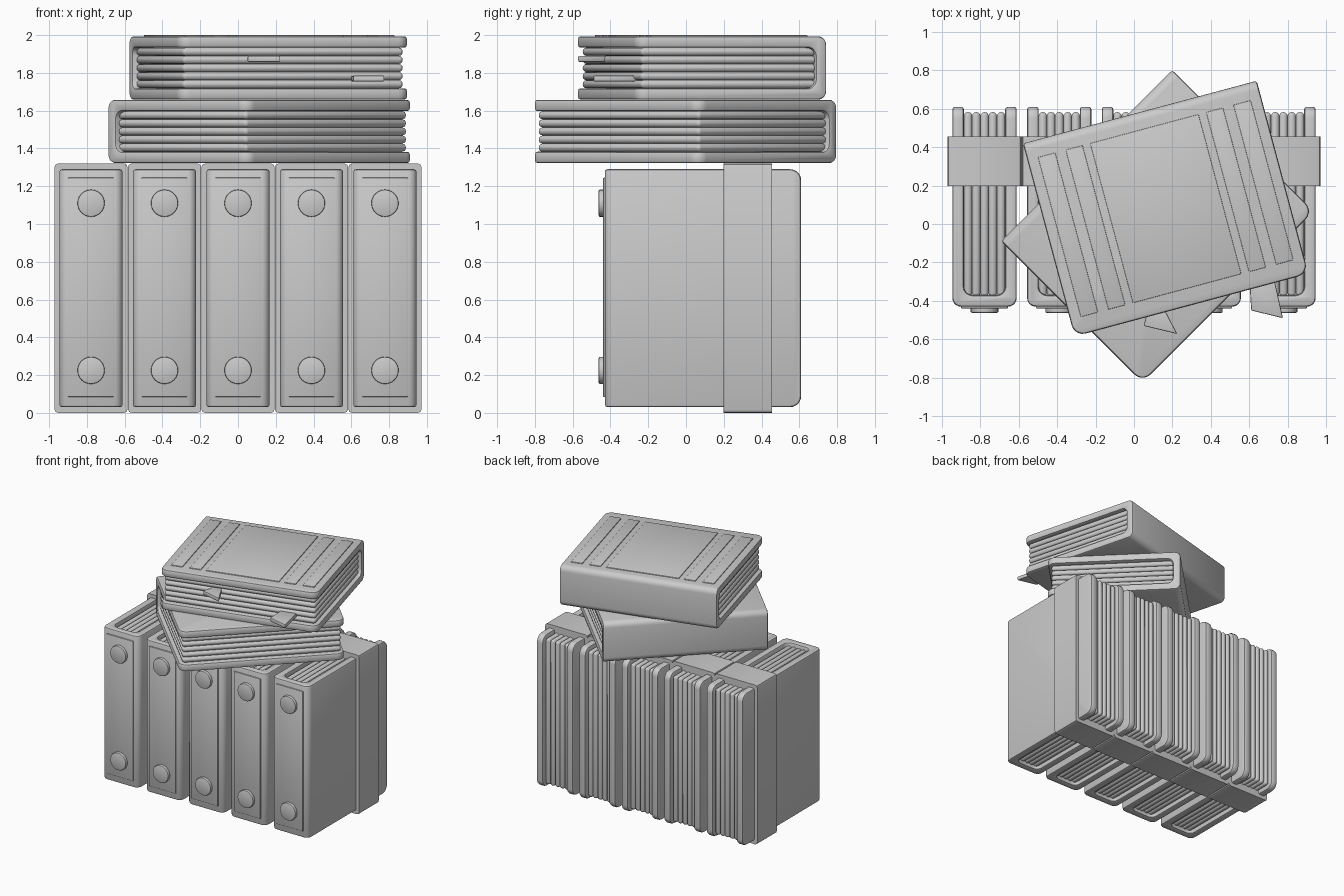
import bpy, bmesh
from math import radians, sin, cos, pi
from mathutils import Matrix, Vector

old = bpy.data.objects.get("Cube")
if old:
    bpy.data.objects.remove(old, do_unlink=True)

grey = bpy.data.materials.new("plain_grey")
grey.use_nodes = True
GREY = (0.6, 0.6, 0.6, 1)
grey.diffuse_color = GREY
grey.node_tree.nodes["Principled BSDF"].inputs["Base Color"].default_value = GREY

THICK, DEPTH, HEIGHT, WALL = 0.335, 1.04, 1.26, 0.06
SHEETS = 5


def finish(name, bm, matrix):
    """Turn a bmesh into a placed, smooth-shaded object."""
    bmesh.ops.recalc_face_normals(bm, faces=bm.faces)
    mesh = bpy.data.meshes.new(name)
    bm.to_mesh(mesh)
    bm.free()
    mesh.materials.append(grey)
    obj = bpy.data.objects.new(name, mesh)
    bpy.context.collection.objects.link(obj)
    obj.matrix_world = matrix
    bpy.ops.object.select_all(action='DESELECT')
    obj.select_set(True)
    bpy.context.view_layer.objects.active = obj
    bpy.ops.object.shade_smooth_by_angle(angle=radians(35))
    return obj


def bevel(bm, edges, width, segments):
    bmesh.ops.bevel(bm, geom=list(edges), offset=width, segments=segments,
                    profile=0.5, affect='EDGES', clamp_overlap=True)


def add_box(bm, lo, hi, width=0.0, segments=2):
    """Add a box between two corners, with rounded edges."""
    part = bmesh.new()
    bmesh.ops.create_cube(part, size=1)
    lo, hi = Vector(lo), Vector(hi)
    for v in part.verts:
        v.co = (lo + hi) / 2 + Vector(a * b for a, b in zip(v.co, hi - lo))
    if width:
        bevel(part, part.edges, width, segments)
    temp = bpy.data.meshes.new("temp")
    part.to_mesh(temp)
    part.free()
    bm.from_mesh(temp)
    bpy.data.meshes.remove(temp)


def extrude_outline(points, z0, z1):
    bm = bmesh.new()
    face = bm.faces.new([bm.verts.new((x, y, z0)) for x, y in points])
    new = bmesh.ops.extrude_face_region(bm, geom=[face])["geom"]
    bmesh.ops.translate(bm, vec=(0, 0, z1 - z0),
                        verts=[g for g in new if isinstance(g, bmesh.types.BMVert)])
    return bm


def arc(x, y, r, start, end, steps=5):
    return [(x + r * cos(radians(start + (end - start) * i / steps)),
             y + r * sin(radians(start + (end - start) * i / steps)))
            for i in range(steps + 1)]


def book(name, matrix):
    """Book with x through its thickness, spine at -y and height along z."""
    hx, hy, hz, r = THICK / 2, DEPTH / 2, HEIGHT / 2, 0.045
    ix, iy = hx - WALL, -hy + WALL
    # Folded cover
    outline = (arc(-hx + r, -hy + r, r, 180, 270) + arc(hx - r, -hy + r, r, 270, 360)
               + [(hx, hy), (ix, hy)]
               + arc(ix - r, iy + r, r, 0, -90) + arc(-ix + r, iy + r, r, 270, 180)
               + [(-ix, hy), (-hx, hy)])
    bm = extrude_outline(outline, -hz, hz)
    # Rounded outer corners of the boards, then softened edges
    corners = [e for e in bm.edges if all(v.co.y > hy - 1e-4 for v in e.verts)
               and abs(e.verts[0].co.z - e.verts[1].co.z) < 1e-4]
    bevel(bm, corners, 0.06, 5)
    bm.normal_update()
    sharp = [e for e in bm.edges if len(e.link_faces) == 2 and e.calc_face_angle() > 1]
    bevel(bm, sharp, 0.014, 2)
    finish(name + "_cover", bm, matrix)
    # Page bundles
    bm = bmesh.new()
    step = 2 * ix / SHEETS
    for i in range(SHEETS):
        x = -ix + i * step
        add_box(bm, (x, iy - 0.01, -hz + 0.025), (x + step, hy - 0.028, hz - 0.025),
                0.02, 3)
    finish(name + "_pages", bm, matrix)


# Row of standing books with spine plates, studs and straps
for n in range(5):
    cx = (n - 2) * 0.389
    name = f"standing_book_{n + 1}"
    book(name, Matrix.Translation((cx, 0.09, 0.66)))
    at = Matrix.Translation((cx, 0, 0))

    bm = bmesh.new()
    add_box(bm, (-0.122, -0.439, 0.085), (0.122, -0.42, 1.245), 0.004)
    finish(name + "_spine_plate", bm, at)

    bm = bmesh.new()
    for z in (0.225, 1.11):
        spin = Matrix.Translation((0, -0.445, z)) @ Matrix.Rotation(pi / 2, 4, 'X')
        bmesh.ops.create_cone(bm, cap_ends=True, segments=24, radius1=0.072,
                              radius2=0.072, depth=0.034, matrix=spin)
    bm.normal_update()
    bevel(bm, [e for e in bm.edges if e.calc_face_angle() > 1], 0.006, 2)
    finish(name + "_studs", bm, at)

    bm = bmesh.new()
    add_box(bm, (-0.194, 0.198, 0), (0.194, 0.455, 1.32))
    bevel(bm, [e for e in bm.edges if abs(e.verts[0].co.y - e.verts[1].co.y) > 0.1],
          0.02, 2)
    finish(name + "_strap", bm, at)


def lying(x, y, z, degrees):
    """Matrix laying a book flat with its spine along the given direction."""
    c, s = cos(radians(degrees)), sin(radians(degrees))
    return Matrix(((0, s, c, x), (0, -c, s, y), (1, 0, 0, z), (0, 0, 0, 1)))


# Two books lying on the row
book("lower_lying_book", lying(0.122, -0.012, 1.49, 45))
top = lying(0.165, 0.08, 1.826, 15)
book("top_lying_book", top)

# Raised panels on the top book
bm = bmesh.new()
add_box(bm, (0.15, -0.43, -0.292), (0.174, 0.43, 0.292), 0.004)
for side in (-1, 1):
    for a, b in ((0.333, 0.424), (0.48, 0.573)):
        lo, hi = sorted((side * a, side * b))
        add_box(bm, (0.15, -0.43, lo), (0.174, 0.43, hi), 0.004)
finish("top_book_panels", bm, top)

# Flared bookmark tags between the pages
tags = {"left_bookmark": (1.77, [(0.6, -0.28), (0.61, -0.45), (0.775, -0.49), (0.72, -0.24)]),
        "middle_bookmark": (1.874, [(0.09, -0.38), (0.05, -0.53), (0.225, -0.572), (0.12, -0.37)])}
for name, (z, outline) in tags.items():
    bm = extrude_outline(outline, z - 0.016, z + 0.016)
    bevel(bm, bm.edges, 0.006, 2)
    finish(name, bm, Matrix())
